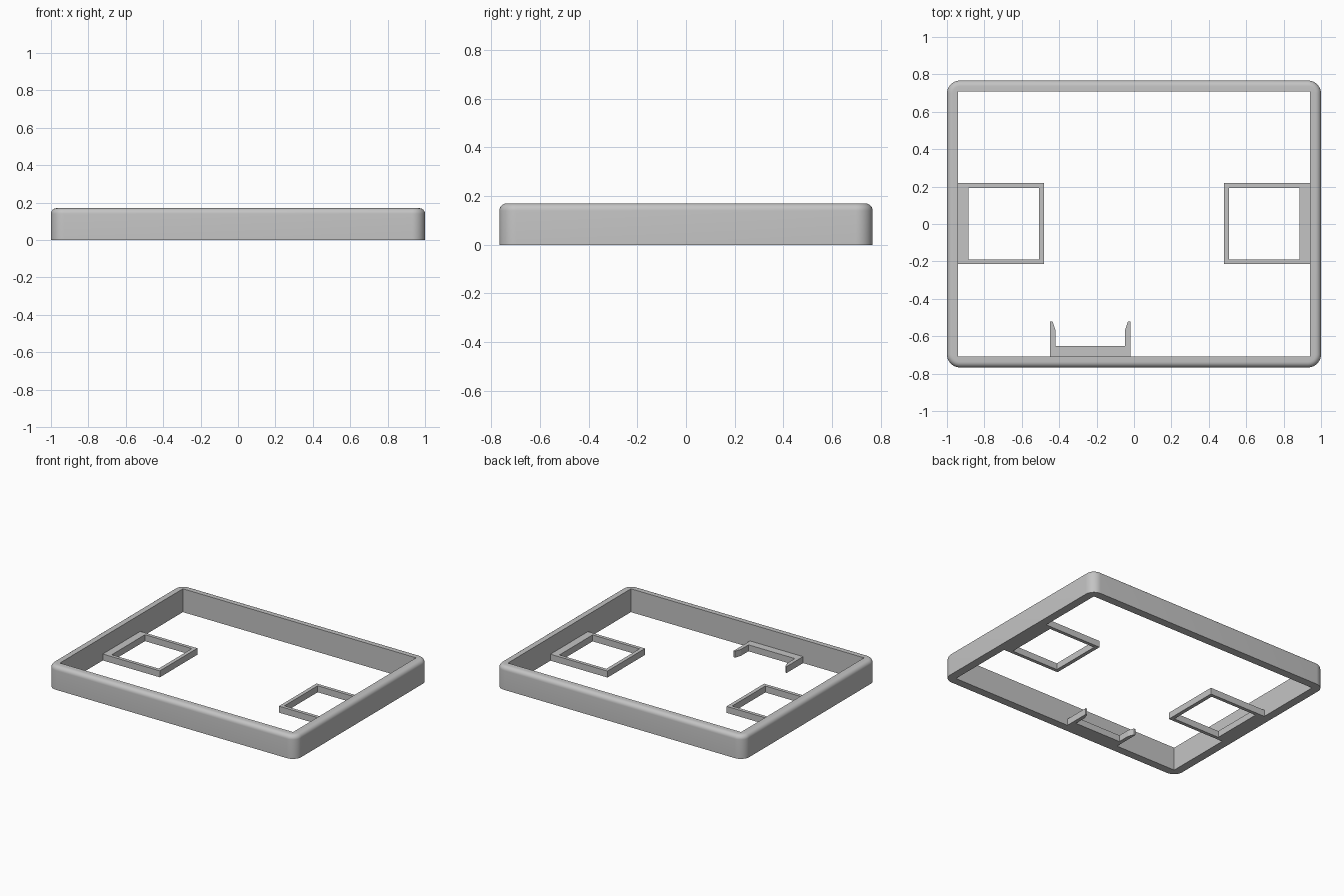
import bpy, bmesh, math

if "Cube" in bpy.data.objects:
    bpy.data.objects.remove(bpy.data.objects["Cube"])

grey = bpy.data.materials.new("plain grey")
grey.diffuse_color = (0.55, 0.55, 0.55, 1)
grey.use_nodes = True
grey.node_tree.nodes["Principled BSDF"].inputs["Base Color"].default_value = grey.diffuse_color


def finish(name, bm):
    bmesh.ops.recalc_face_normals(bm, faces=bm.faces)
    me = bpy.data.meshes.new(name)
    bm.to_mesh(me)
    bm.free()
    me.materials.append(grey)
    ob = bpy.data.objects.new(name, me)
    bpy.context.collection.objects.link(ob)
    return ob


def extrude_outline(name, pts, height):
    bm = bmesh.new()
    low = [bm.verts.new((x, y, 0)) for x, y in pts]
    high = [bm.verts.new((x, y, height)) for x, y in pts]
    n = len(pts)
    bm.faces.new(low[::-1])
    bm.faces.new(high)
    for i in range(n):
        j = (i + 1) % n
        bm.faces.new((low[i], low[j], high[j], high[i]))
    return finish(name, bm)


# Outer frame: rounded corners, filleted top edge, sharp rectangular opening
W, D, H, R, F = 1.0, 0.767, 0.17, 0.07, 0.03
IX, IY = 0.94, 0.708
SEG, STEPS = 10, 6
CORNERS = [(1, 1), (-1, 1), (-1, -1), (1, -1)]
bm = bmesh.new()


def outer_loop(inset, z):
    loop = []
    r = R - inset
    for k, (sx, sy) in enumerate(CORNERS):
        for i in range(SEG + 1):
            a = math.pi / 2 * (k + i / SEG)
            loop.append(bm.verts.new((sx * (W - R) + r * math.cos(a),
                                      sy * (D - R) + r * math.sin(a), z)))
    return loop


loops = [outer_loop(0, 0)]
for s in range(STEPS + 1):
    a = math.pi / 2 * s / STEPS
    loops.append(outer_loop(F * (1 - math.cos(a)), H - F + F * math.sin(a)))
n = len(loops[0])
for lo, hi in zip(loops, loops[1:]):
    for i in range(n):
        j = (i + 1) % n
        bm.faces.new((lo[i], lo[j], hi[j], hi[i]))

inner = [[bm.verts.new((sx * IX, sy * IY, z)) for sx, sy in CORNERS] for z in (0, H)]
for k in range(4):
    m = (k + 1) % 4
    bm.faces.new((inner[0][k], inner[0][m], inner[1][m], inner[1][k]))
for ring, edge in ((inner[0], loops[0]), (inner[1], loops[-1])):
    for i in range(n):
        j = (i + 1) % n
        a, b = ring[i // (SEG + 1)], ring[j // (SEG + 1)]
        bm.faces.new((edge[i], edge[j], a) if a is b else (edge[i], edge[j], b, a))
frame = finish("outer_frame", bm)

bpy.context.view_layer.objects.active = frame
frame.select_set(True)
bpy.ops.object.shade_smooth_by_angle(angle=math.radians(30))

# Square loops on the left and right walls
T = 0.047


def square_loop(name, s):
    bm = bmesh.new()
    outer = [(0.94, 0.218), (0.48, 0.218), (0.48, -0.214), (0.94, -0.214)]
    hole = [(0.885, 0.193), (0.507, 0.193), (0.507, -0.189), (0.885, -0.189)]
    v = [[bm.verts.new((s * x, y, z)) for x, y in pts]
         for pts, z in ((outer, 0), (outer, T), (hole, T), (hole, 0))]
    for r in range(4):
        a, b = v[r], v[(r + 1) % 4]
        for i in range(4):
            j = (i + 1) % 4
            bm.faces.new((a[i], a[j], b[j], b[i]))
    return finish(name, bm)


square_loop("left_square_loop", -1)
square_loop("right_square_loop", 1)

# U-shaped clip on the front wall, arms tapering at the tips
CX = -0.234
half = [(0.214, -0.708), (0.214, -0.52), (0.202, -0.52), (0.187, -0.565), (0.187, -0.652)]
outline = [(CX + x, y) for x, y in half] + [(CX - x, y) for x, y in reversed(half)]
extrude_outline("front_clip", outline, T)
